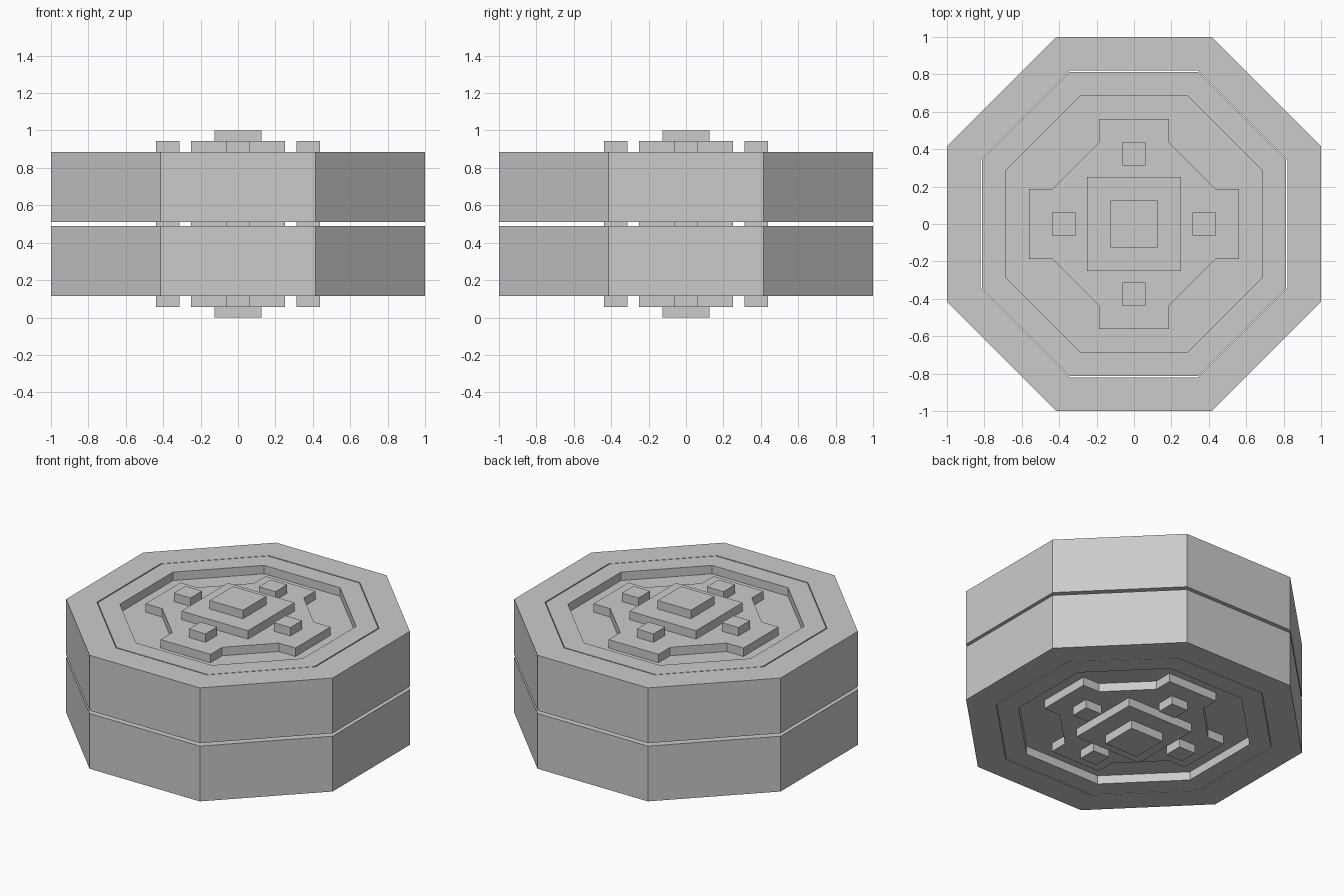
import bpy, bmesh

if "Cube" in bpy.data.objects:
    bpy.data.objects.remove(bpy.data.objects["Cube"])

HALF = 0.1875                    # half height of one wheel body
STEP = 0.0575                    # height of each raised layer
CENTRES = {"lower": 0.3025, "upper": 0.6975}
TAN = 0.41421


def octagon(a, c=None):
    c = a * TAN if c is None else c
    return [(a, -c), (a, c), (c, a), (-c, a), (-a, c), (-a, -c), (-c, -a), (c, -a)]


def square(r, x=0, y=0):
    return [(x - r, y - r), (x + r, y - r), (x + r, y + r), (x - r, y + r)]


def loft(name, loops, z0, closed=False):
    """Skin a list of (outline, z) loops; cap both ends unless closed."""
    bm = bmesh.new()
    rings = [[bm.verts.new((x, y, z + z0)) for x, y in pts] for pts, z in loops]
    pairs = list(zip(rings, rings[1:])) + ([(rings[-1], rings[0])] if closed else [])
    for a, b in pairs:
        n = len(a)
        for i in range(n):
            j = (i + 1) % n
            bm.faces.new((a[i], a[j], b[j], b[i]))
    if not closed:
        bm.faces.new(rings[0][::-1])
        bm.faces.new(rings[-1])
    bmesh.ops.recalc_face_normals(bm, faces=bm.faces)
    me = bpy.data.meshes.new(name)
    bm.to_mesh(me)
    bm.free()
    ob = bpy.data.objects.new(name, me)
    bpy.context.collection.objects.link(ob)
    return ob


# Octagonal outlines; the tyre and hub are separated by a fine slit
tyre_out, tyre_in = octagon(1.0), octagon(0.82, 0.341)
hub_out, hub_in = octagon(0.8125, 0.3425), octagon(0.6875)

# Notched cross plate outline, one quarter turned four times
quarter = [(0.5625, -0.1875), (0.5625, 0.1875), (0.4375, 0.1875), (0.1875, 0.4375)]
cross = []
for k in range(4):
    cross += quarter
    quarter = [(-y, x) for x, y in quarter]
cross = [p for i, p in enumerate(cross) if p not in cross[:i]]

for label, zc in CENTRES.items():
    # Outer ring
    loft(f"{label}_tyre", [(tyre_out, -HALF), (tyre_out, HALF),
                           (tyre_in, HALF), (tyre_in, -HALF)], zc, closed=True)
    # Hub with a recessed floor on both sides
    floor = HALF - STEP
    loft(f"{label}_hub", [(hub_in, -floor), (hub_in, -HALF), (hub_out, -HALF),
                          (hub_out, HALF), (hub_in, HALF), (hub_in, floor)], zc)
    # Stacked details on both faces
    for side, s in (("top", 1), ("bottom", -1)):
        layers = [("cross_plate", cross, 0), ("square_plate", square(0.25), 1),
                  ("centre_boss", square(0.125), 2)]
        for i, (x, y) in enumerate([(0.375, 0), (0, 0.375), (-0.375, 0), (0, -0.375)]):
            layers.append((f"stud_{i + 1}", square(0.0625, x, y), 1))
        for part, pts, level in layers:
            z = floor + level * STEP
            loft(f"{label}_{side}_{part}", [(pts, s * z), (pts, s * (z + STEP))], zc)
